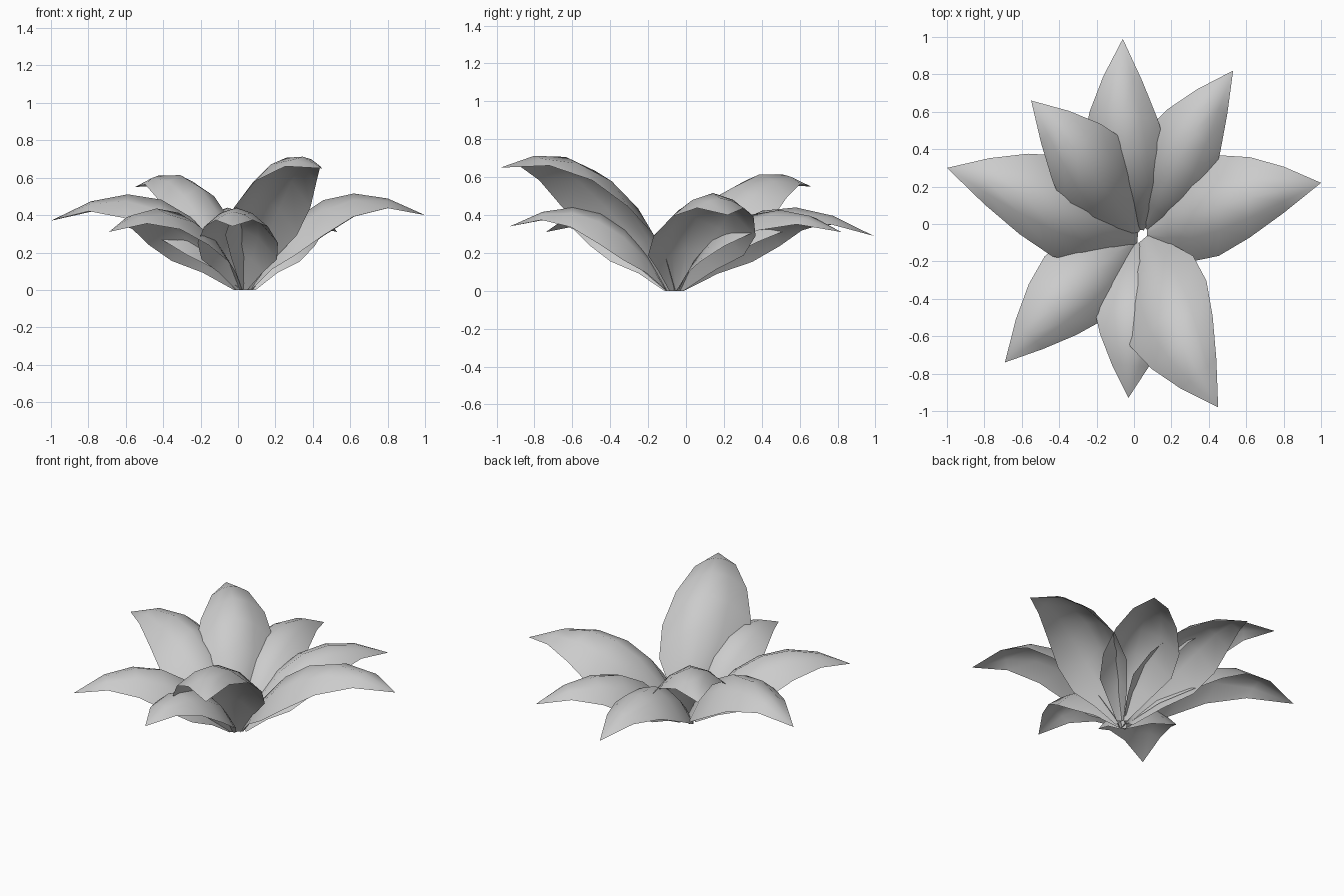
import bpy
from mathutils import Vector

if "Cube" in bpy.data.objects:
    bpy.data.objects.remove(bpy.data.objects["Cube"])

# Leaf shape along its length: half width and how far the edges droop
HALF_WIDTH = [0.035, 0.14, 0.235, 0.25, 0.20, 0.115, 0.0]
DROOP = [0.0, 0.11, 0.19, 0.185, 0.12, 0.05, 0.0]
ACROSS = [-1, -0.5, 0, 0.5, 1]


def make_leaf(name, base, tip, arch, width=1.0, bend=0.0, skew=0.0):
    """Arched pointed leaf; arch = height of the curve handle, bend = sideways bow,
    skew = one edge slid further along the leaf than the other."""
    b, t3 = Vector((*base, 0)), Vector(tip)
    flat = Vector((t3.x - b.x, t3.y - b.y, 0))
    along = flat.normalized()
    side = Vector((along.y, -along.x, 0))
    handle = b + flat * 0.35 + Vector((0, 0, arch)) + side * bend * 2
    verts, faces = [], []
    n, m = len(HALF_WIDTH) - 1, len(ACROSS)
    for i in range(n):
        t = i / n
        mid = b * (1 - t) ** 2 + handle * 2 * t * (1 - t) + t3 * t * t
        for u in ACROSS:
            w = HALF_WIDTH[i] * width * u
            drop = DROOP[i] * width * abs(u) ** 1.8
            verts.append(mid + side * w + along * skew * w - Vector((0, 0, drop)))
    verts.append(t3)
    for i in range(n - 1):
        for j in range(m - 1):
            a = i * m + j
            faces.append((a, a + 1, a + m + 1, a + m))
    # Pointed tip
    last = (n - 1) * m
    for j in range(m - 1):
        faces.append((last + j, last + j + 1, n * m))
    mesh = bpy.data.meshes.new(name)
    mesh.from_pydata(verts, [], faces)
    mesh.polygons.foreach_set("use_smooth", [True] * len(faces))
    obj = bpy.data.objects.new(name, mesh)
    bpy.context.collection.objects.link(obj)


# Eight leaves around the rosette: base, tip, arch, width, bend, skew
LEAVES = {
    "leaf_back": ((0.02, -0.03), (-0.06, 0.99, 0.29), 0.70, 0.90, -0.03, -0.2),
    "leaf_back_right": ((0.07, -0.03), (0.53, 0.82, 0.31), 0.65, 0.90, -0.035, -0.2),
    "leaf_right": ((0.07, -0.05), (1.0, 0.22, 0.40), 0.76, 1.03, -0.035, -0.3),
    "leaf_front_tall": ((0.05, -0.08), (0.45, -0.98, 0.65), 0.94, 1.03, 0.04, 0.3),
    "leaf_front": ((0.02, -0.10), (-0.03, -0.93, 0.34), 0.65, 0.86, 0.0, 0.0),
    "leaf_front_left": ((0.0, -0.09), (-0.69, -0.74, 0.31), 0.67, 0.93, 0.035, 0.0),
    "leaf_left": ((0.02, -0.07), (-1.0, 0.30, 0.37), 0.78, 1.05, 0.01, 0.25),
    "leaf_back_left_tall": ((0.01, -0.06), (-0.55, 0.66, 0.55), 0.83, 0.97, 0.025, 0.2),
}
for name, args in LEAVES.items():
    make_leaf(name, *args)
